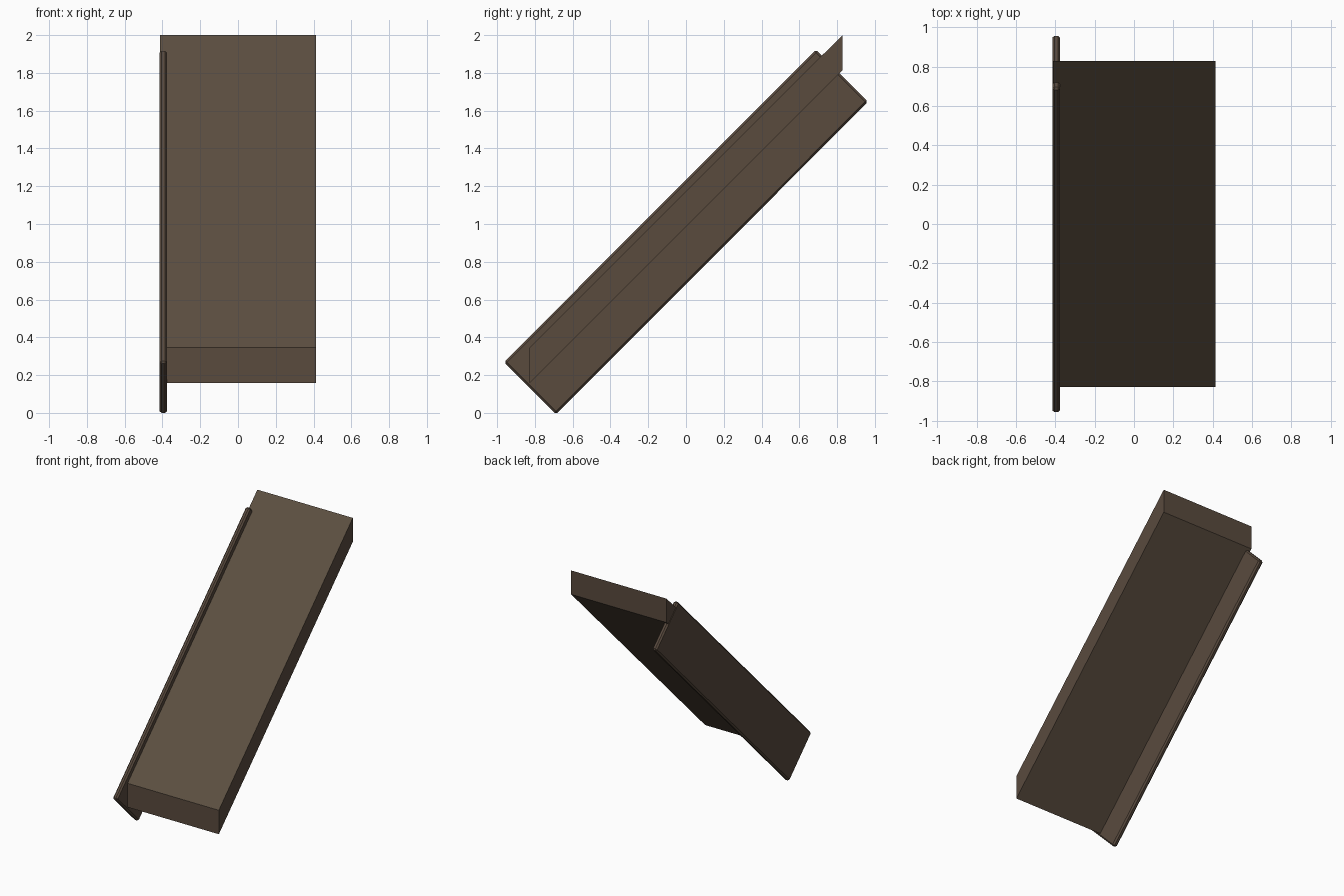
import bpy, bmesh

if "Cube" in bpy.data.objects:
    bpy.data.objects.remove(bpy.data.objects["Cube"])


def material(name, rgb):
    m = bpy.data.materials.new(name)
    m.diffuse_color = (*rgb, 1)
    m.use_nodes = True
    m.node_tree.nodes["Principled BSDF"].inputs["Base Color"].default_value = m.diffuse_color
    return m


deck_brown = material("deck brown", (0.107, 0.078, 0.053))
trim_brown = material("trim brown", (0.100, 0.069, 0.048))


def extrude_profile(name, profile, x0, x1, mats):
    """Extrude a (y, z) outline along x."""
    bm = bmesh.new()
    face = bm.faces.new([bm.verts.new((x0, y, z)) for y, z in profile])
    ext = bmesh.ops.extrude_face_region(bm, geom=[face])
    moved = [g for g in ext["geom"] if isinstance(g, bmesh.types.BMVert)]
    bmesh.ops.translate(bm, verts=moved, vec=(x1 - x0, 0, 0))
    bmesh.ops.recalc_face_normals(bm, faces=bm.faces)
    mesh = bpy.data.meshes.new(name)
    bm.to_mesh(mesh)
    bm.free()
    for m in mats:
        mesh.materials.append(m)
    obj = bpy.data.objects.new(name, mesh)
    bpy.context.collection.objects.link(obj)
    return obj


# Sloping slab with vertical ends
slab = extrude_profile(
    "ramp_slab",
    [(-0.828, 0.158), (0.828, 1.813), (0.828, 2.0), (-0.828, 0.345)],
    -0.412, 0.414, [deck_brown, trim_brown])
for p in slab.data.polygons:
    p.material_index = 0 if abs(p.normal.z) > 0.5 else 1

# Side board with square ends and chamfered edges
board = extrude_profile(
    "side_board",
    [(-0.688, -0.003), (0.964, 1.652), (0.688, 1.928), (-0.964, 0.273)],
    -0.415, -0.376, [trim_brown])
bevel = board.modifiers.new("chamfer", "BEVEL")
bevel.width = 0.011
bevel.segments = 1
bpy.context.view_layer.objects.active = board
board.select_set(True)
bpy.ops.object.modifier_apply(modifier=bevel.name)

# Rest the lowest edge on the ground
low = min(v.co.z for v in board.data.vertices)
for v in board.data.vertices:
    v.co.z -= low
